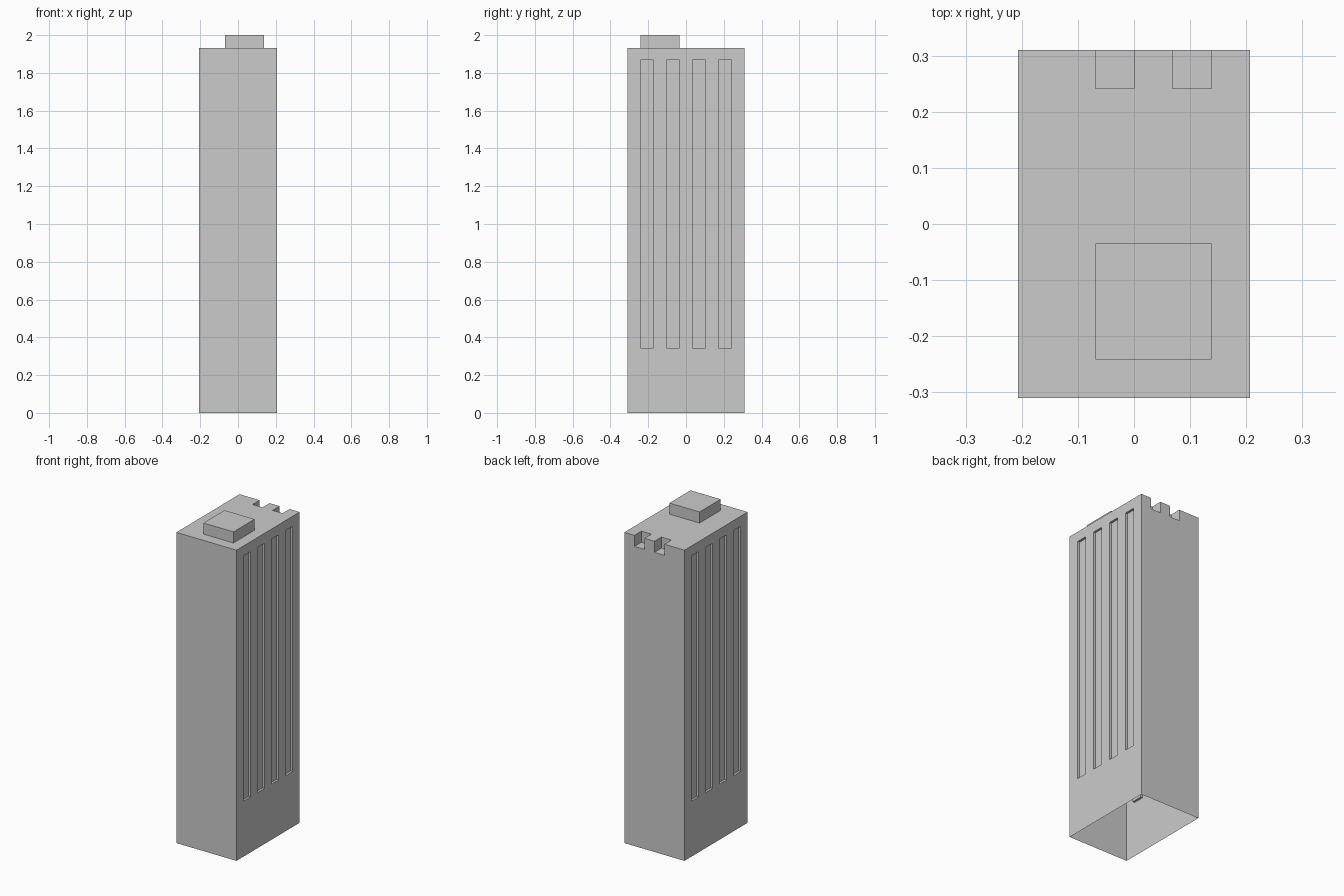
import bpy, bmesh
from mathutils import Matrix, Vector

if "Cube" in bpy.data.objects:
    bpy.data.objects.remove(bpy.data.objects["Cube"])

U = 2 / 29            # module: the tower is 6 x 9 x 28 modules plus a roof box


def add_box(bm, lo, hi):
    lo, hi = Vector(lo) * U, Vector(hi) * U
    size = hi - lo
    mat = Matrix.Translation((lo + hi) / 2) @ Matrix.Diagonal((*size, 1))
    return bmesh.ops.create_cube(bm, size=1, matrix=mat)


def make_object(name, bm):
    mesh = bpy.data.meshes.new(name)
    bm.to_mesh(mesh)
    bm.free()
    obj = bpy.data.objects.new(name, mesh)
    bpy.context.collection.objects.link(obj)
    return obj


def remove_underside(bm, z):
    faces = [f for f in bm.faces
             if f.normal.z < -0.9 and abs(f.calc_center_median().z - z) < 1e-4]
    bmesh.ops.delete(bm, geom=faces, context='FACES_ONLY')


# Tower block
bm = bmesh.new()
add_box(bm, (-3, -4.5, 0), (3, 4.5, 28))
tower = make_object("tower_block", bm)

# Cutter: window slots on both long sides, two notches in the rear parapet
bm = bmesh.new()
slot_depth = 0.2
for side in (-1, 1):
    x0, x1 = sorted((side * (3 - slot_depth), side * 4))
    for i in range(4):
        y = -3.5 + 2 * i
        add_box(bm, (x0, y, 5), (x1, y + 1, 27.1))
for x in (-1, 1):
    add_box(bm, (x, 3.5, 27), (x + 1, 5, 29))
cutter = make_object("slot_cutter", bm)
cutter.hide_render = True

# Carve the tower, then open its bottom
mod = tower.modifiers.new("carve", 'BOOLEAN')
mod.operation = 'DIFFERENCE'
mod.solver = 'EXACT'
mod.object = cutter
deps = bpy.context.evaluated_depsgraph_get()
carved = bpy.data.meshes.new_from_object(tower.evaluated_get(deps))
tower.modifiers.clear()
tower.data = carved
bpy.data.objects.remove(cutter)
bm = bmesh.new()
bm.from_mesh(carved)
bm.normal_update()
remove_underside(bm, 0)
bm.to_mesh(carved)
bm.free()

# Roof box, sitting on the tower
bm = bmesh.new()
add_box(bm, (-1, -3.5, 28), (2, -0.5, 29))
bm.normal_update()
remove_underside(bm, 28 * U)
make_object("roof_box", bm)
